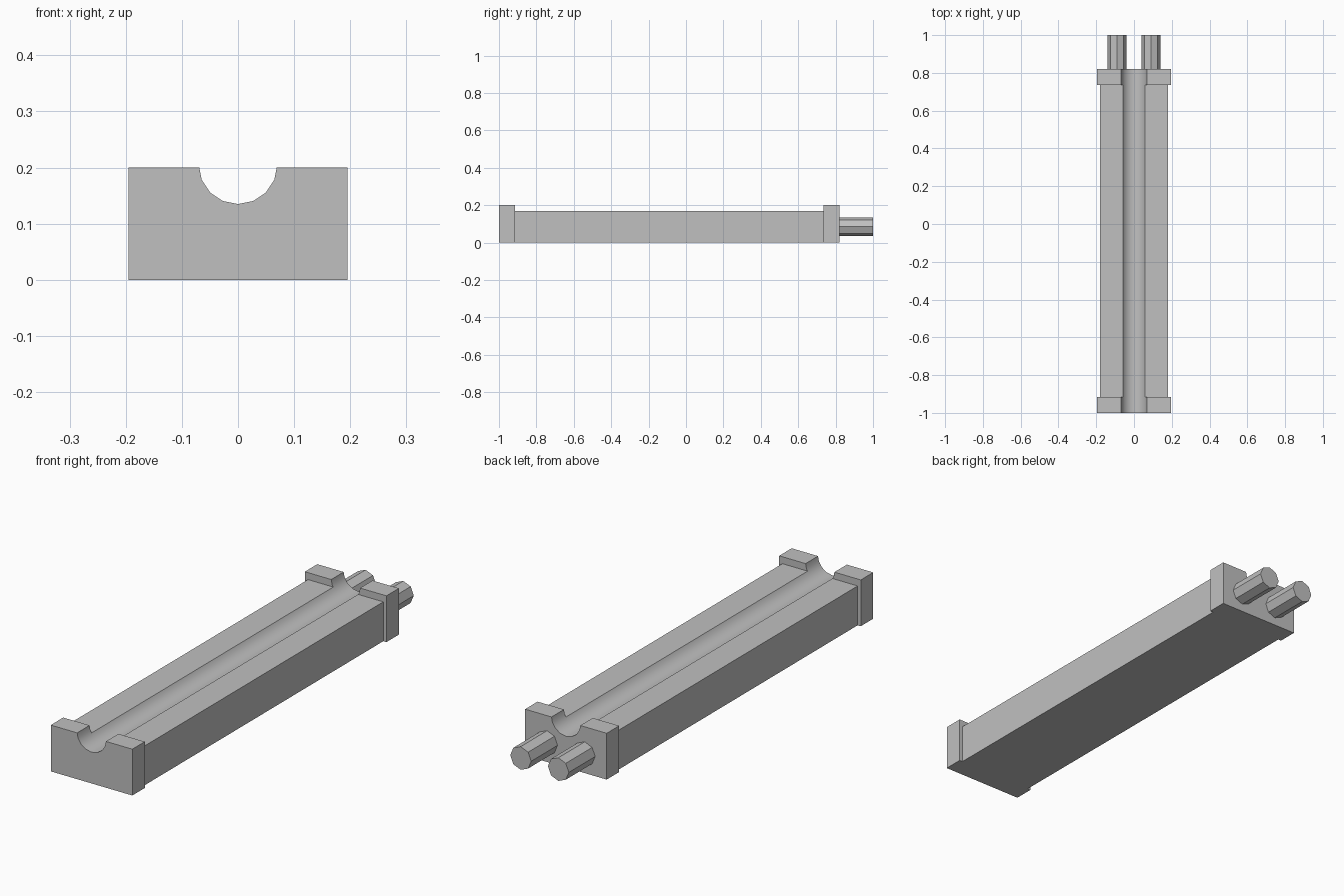
import bpy
import bmesh
from math import sin, cos, asin, pi, radians

cube = bpy.data.objects.get("Cube")
if cube:
    bpy.data.objects.remove(cube, do_unlink=True)

grey = bpy.data.materials.new("plain grey")
grey.use_nodes = True
colour = (0.53, 0.53, 0.53, 1)
grey.diffuse_color = colour
grey.node_tree.nodes["Principled BSDF"].inputs["Base Color"].default_value = colour

GROOVE_RADIUS, GROOVE_Z, GROOVE_SIDES = 0.07, 0.205, 16


def extrude_profile(name, profile, y0, y1):
    """Solid made by sweeping an (x, z) outline along y."""
    bm = bmesh.new()
    face = bm.faces.new([bm.verts.new((x, y0, z)) for x, z in profile])
    swept = bmesh.ops.extrude_face_region(bm, geom=[face], use_keep_orig=True)
    verts = [v for v in swept["geom"] if isinstance(v, bmesh.types.BMVert)]
    bmesh.ops.translate(bm, verts=verts, vec=(0, y1 - y0, 0))
    bmesh.ops.recalc_face_normals(bm, faces=bm.faces)
    mesh = bpy.data.meshes.new(name)
    bm.to_mesh(mesh)
    bm.free()
    mesh.materials.append(grey)
    obj = bpy.data.objects.new(name, mesh)
    bpy.context.collection.objects.link(obj)
    bpy.ops.object.select_all(action="DESELECT")
    obj.select_set(True)
    bpy.context.view_layer.objects.active = obj
    bpy.ops.object.shade_smooth_by_angle(angle=radians(30))
    return obj


def grooved_block(half_width, height):
    """Rectangle with the round groove cut into its top edge."""
    step = 2 * pi / GROOVE_SIDES
    arc = [(GROOVE_RADIUS * sin(i * step), GROOVE_Z - GROOVE_RADIUS * cos(i * step))
           for i in range(-4, 5)]
    # Trim the faceted arc where it meets the top of the block
    inner = [p for p in arc if p[1] < height - 0.0001]
    (xa, za), (xb, zb) = next((a, b) for a, b in zip(arc[4:], arc[5:])
                              if b[1] >= height - 0.0001)
    rim = xa + (xb - xa) * (height - za) / (zb - za)
    return ([(-half_width, 0), (-half_width, height), (-rim, height)] + inner
            + [(rim, height), (half_width, height), (half_width, 0)])


# Long grooved bar and its two raised ends
extrude_profile("grooved_bar", grooved_block(0.18, 0.17), -0.915, 0.735)
extrude_profile("front_end_block", grooved_block(0.195, 0.2), -1.0, -0.915)
extrude_profile("back_end_block", grooved_block(0.195, 0.2), 0.735, 0.82)

# Pair of octagonal pegs at the back
for name, x in (("left_peg", 0.09), ("right_peg", -0.09)):
    octagon = [(x + 0.05 * cos(i * pi / 4), 0.085 + 0.05 * sin(i * pi / 4))
               for i in range(8)]
    extrude_profile(name, octagon, 0.82, 1.0)
